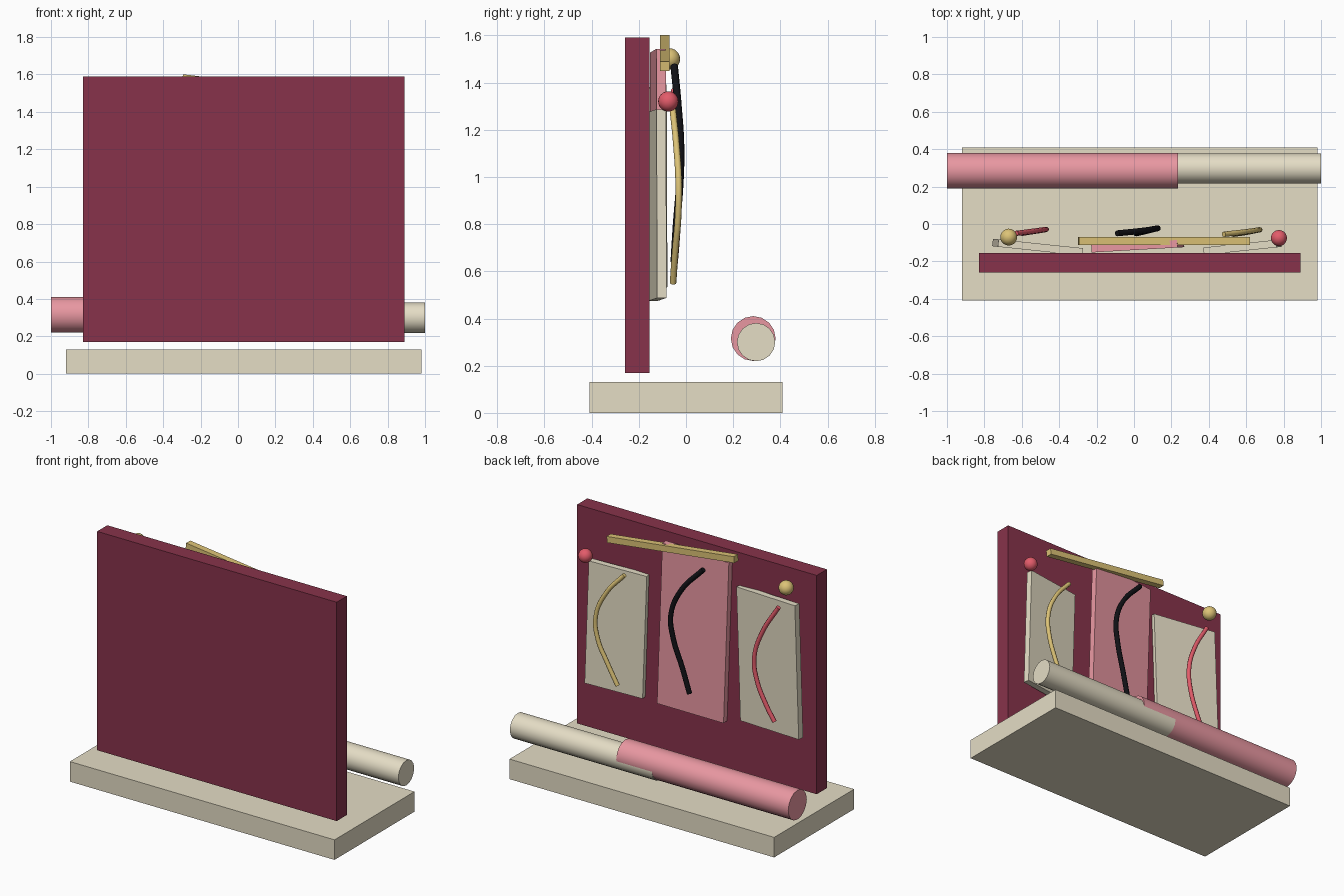
import bpy
from math import radians

if "Cube" in bpy.data.objects:
    bpy.data.objects.remove(bpy.data.objects["Cube"])


def material(name, rgb):
    # sRGB 0-255 to linear diffuse colour
    m = bpy.data.materials.new(name)
    m.diffuse_color = [(c / 255) ** 2.2 for c in rgb] + [1]
    m.use_nodes = True
    m.node_tree.nodes["Principled BSDF"].inputs["Base Color"].default_value = m.diffuse_color
    return m


CREAM = material("cream", (228, 220, 196))
PINK = material("pink", (232, 150, 160))
MAROON = material("maroon", (134, 54, 76))
GOLD = material("gold", (220, 194, 118))
RED = material("red", (226, 92, 106))
BLACK = material("black", (24, 24, 28))


def finish(name, mat, smooth=False):
    o = bpy.context.object
    o.name = name
    o.data.materials.append(mat)
    if smooth:
        bpy.ops.object.shade_smooth_by_angle(angle=radians(35))
    return o


def box(name, centre, size, mat, tilt=0, turn=0):
    bpy.ops.mesh.primitive_cube_add(size=1, location=centre,
                                    rotation=(0, radians(tilt), radians(turn)))
    o = finish(name, mat)
    o.scale = size
    return o


def roll(name, x0, x1, y, z, r, mat):
    bpy.ops.mesh.primitive_cylinder_add(vertices=16, radius=r, depth=x1 - x0,
                                        location=((x0 + x1) / 2, y, z),
                                        rotation=(0, radians(90), 0))
    return finish(name, mat, True)


def ball(name, centre, r, mat):
    bpy.ops.mesh.primitive_uv_sphere_add(segments=20, ring_count=12,
                                         radius=r, location=centre)
    return finish(name, mat, True)


def cord(name, points, r, mat):
    c = bpy.data.curves.new(name, 'CURVE')
    c.dimensions = '3D'
    c.bevel_depth = r
    c.bevel_resolution = 2
    c.resolution_u = 6
    c.use_fill_caps = True
    s = c.splines.new('BEZIER')
    s.bezier_points.add(len(points) - 1)
    for bp, p in zip(s.bezier_points, points):
        bp.co = p
        bp.handle_left_type = bp.handle_right_type = 'AUTO'
    c.materials.append(mat)
    o = bpy.data.objects.new(name, c)
    bpy.context.collection.objects.link(o)
    return o


# base slab and upright board
box("base", (0.03, 0, 0.065), (1.90, 0.82, 0.13), CREAM)
box("back_board", (0.03, -0.207, 0.88), (1.72, 0.104, 1.42), MAROON)

# three tilted panels on the board
box("panel_right", (0.58, -0.124, 0.88), (0.39, 0.04, 0.80), CREAM, -2, 6)
box("panel_middle", (0.02, -0.118, 1.01), (0.46, 0.04, 1.05), PINK, -2, 3.3)
box("panel_left", (-0.515, -0.124, 0.955), (0.455, 0.04, 0.86), CREAM, 2, -6)

# slanted bar above the panels
box("top_bar", (0.16, -0.09, 1.525), (0.92, 0.042, 0.04), GOLD, 7)

# round knobs
ball("knob_left", (-0.67, -0.07, 1.50), 0.045, GOLD)
ball("knob_right", (0.775, -0.075, 1.32), 0.043, RED)

# curved cords in front of each panel
cord("cord_right", [(0.48, -0.055, 1.28), (0.60, -0.041, 1.14), (0.67, -0.031, 0.97),
                    (0.655, -0.034, 0.82), (0.60, -0.045, 0.69), (0.53, -0.055, 0.55)], 0.014, GOLD)
cord("cord_middle", [(-0.09, -0.05, 1.47), (0.06, -0.034, 1.30), (0.125, -0.023, 1.13),
                     (0.11, -0.026, 0.98), (0.055, -0.04, 0.80), (0.01, -0.05, 0.64)], 0.016, BLACK)
cord("cord_left", [(-0.63, -0.05, 1.37), (-0.52, -0.036, 1.18), (-0.47, -0.029, 1.01),
                   (-0.485, -0.032, 0.87), (-0.55, -0.042, 0.71), (-0.60, -0.05, 0.62)], 0.014, RED)

# long roll lying behind, in two overlapping lengths
roll("roll_pink", -1.0, 0.235, 0.285, 0.315, 0.095, PINK)
roll("roll_cream", -0.02, 1.0, 0.297, 0.30, 0.081, CREAM)
